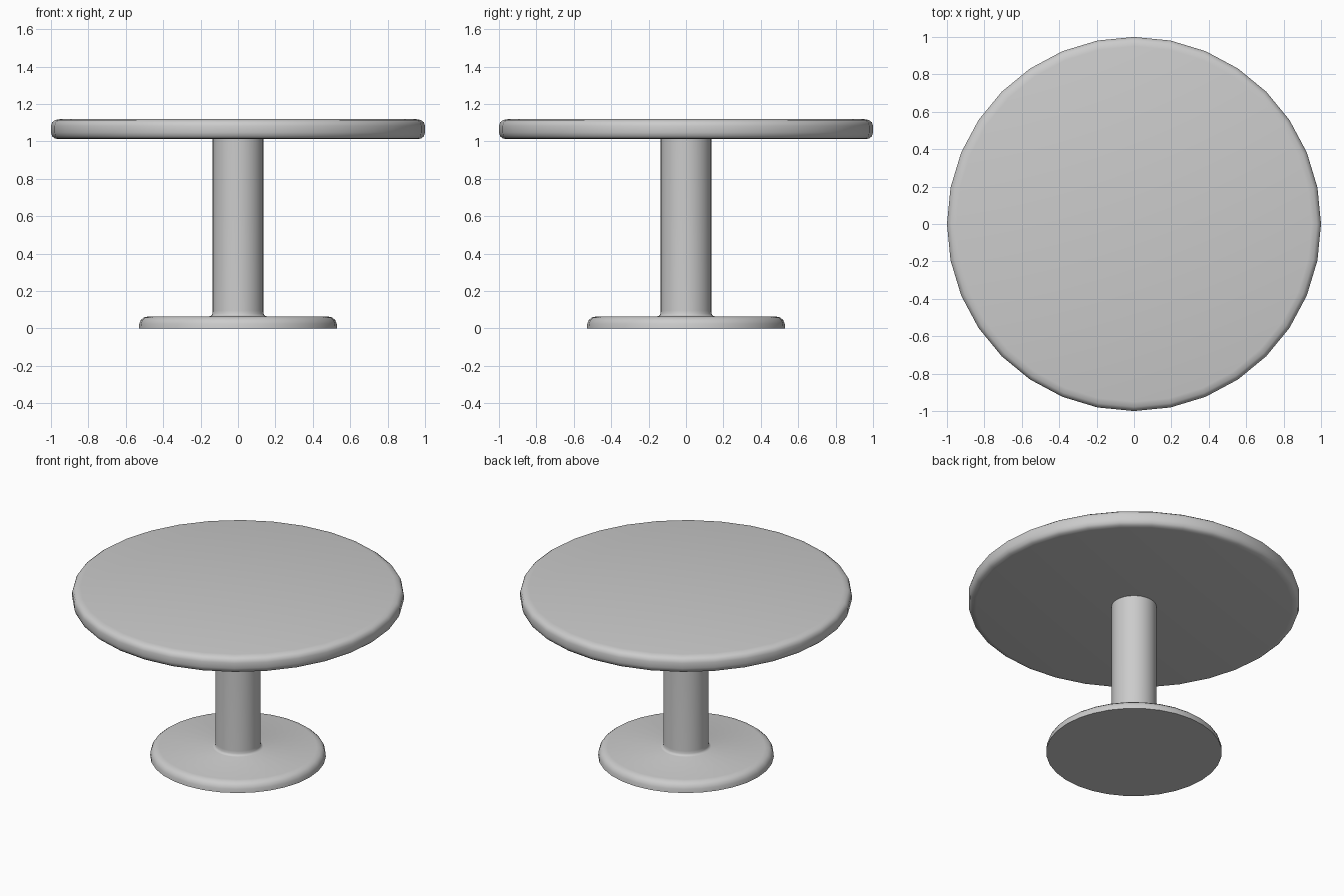
import bpy, bmesh
from math import cos, sin, pi

if "Cube" in bpy.data.objects:
    bpy.data.objects.remove(bpy.data.objects["Cube"])

SIDES = 32


def lathe(name, profile):
    """Revolve (radius, z) points around z; both ends are capped flat or left open."""
    bm = bmesh.new()
    rings = [[bm.verts.new((r * cos(2 * pi * i / SIDES), r * sin(2 * pi * i / SIDES), z))
              for i in range(SIDES)] for r, z in profile]
    for a, b in zip(rings, rings[1:]):
        for i in range(SIDES):
            j = (i + 1) % SIDES
            bm.faces.new((a[i], a[j], b[j], b[i]))
    bm.faces.new(rings[0][::-1])
    bm.faces.new(rings[-1])
    bmesh.ops.recalc_face_normals(bm, faces=bm.faces)
    mesh = bpy.data.meshes.new(name)
    bm.to_mesh(mesh)
    bm.free()
    obj = bpy.data.objects.new(name, mesh)
    bpy.context.collection.objects.link(obj)
    bpy.ops.object.select_all(action='DESELECT')
    obj.select_set(True)
    bpy.context.view_layer.objects.active = obj
    bpy.ops.object.shade_smooth_by_angle(angle=pi / 4)
    return obj


# Round top with softened rim
lathe("table_top", [(0.955, 1.012), (0.98, 1.016), (0.994, 1.028), (1.0, 1.048),
                    (1.0, 1.083), (0.994, 1.102), (0.978, 1.114), (0.95, 1.12)])

# Flat foot disc flowing through a small fillet into the column
lathe("pedestal", [(0.53, 0.0), (0.528, 0.025), (0.52, 0.045), (0.503, 0.059),
                   (0.475, 0.065), (0.152, 0.065), (0.142, 0.069), (0.137, 0.079),
                   (0.136, 0.095), (0.136, 1.012)])
